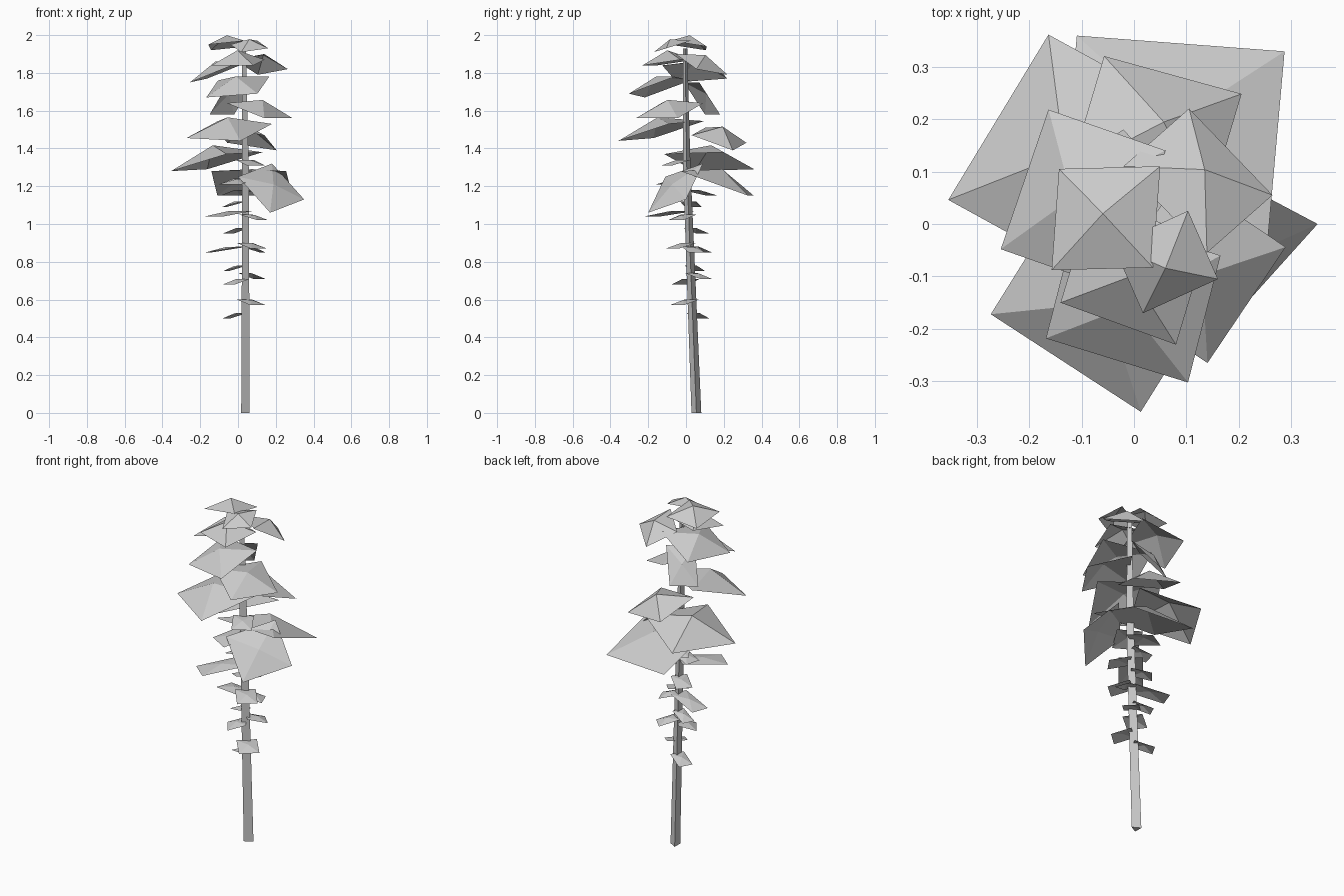
import bpy, bmesh
from math import sin, cos, pi, radians
from mathutils import Vector


def make_object(name, verts, faces):
    mesh = bpy.data.meshes.new(name)
    mesh.from_pydata(verts, [], faces)
    mesh.update()
    ob = bpy.data.objects.new(name, mesh)
    bpy.context.collection.objects.link(ob)
    return ob


def tent(name, a, b, c, lift):
    """Folded foliage sheet: parallelogram a-b-c-d with a raised centre."""
    a, b, c = Vector(a), Vector(b), Vector(c)
    d = a + c - b
    n = (b - a).cross(d - a).normalized()
    if n.z < 0:
        n = -n
    peak = (a + c) / 2 + n * lift
    ob = make_object(name, [a, b, c, d, peak],
                     [(0, 1, 4), (1, 2, 4), (2, 3, 4), (3, 0, 4)])
    bm = bmesh.new()
    bm.from_mesh(ob.data)
    if sum(f.normal.z for f in bm.faces) < 0:
        bmesh.ops.reverse_faces(bm, faces=bm.faces[:])
    bm.to_mesh(ob.data)
    bm.free()


# Leaning three-sided trunk: (x, y, z, radius)
SIDES = 3
path = [(.032, .055, 0, .030), (.034, .004, 1.3, .023), (.028, -.005, 1.93, .014)]
verts, faces = [], []
for x, y, z, r in path:
    for i in range(SIDES):
        t = 2 * pi * i / SIDES
        verts.append((x + r * cos(t), y + r * sin(t), z))
for k in range(len(path) - 1):
    for i in range(SIDES):
        j = (i + 1) % SIDES
        faces.append((k * SIDES + i, k * SIDES + j,
                      (k + 1) * SIDES + j, (k + 1) * SIDES + i))
faces += [tuple(range(SIDES))[::-1],
          tuple(range(2 * SIDES, 3 * SIDES))]
make_object("trunk", verts, faces)

# Large crown boughs: two outer corners, one inner corner, peak lift
crown = [
    ((-.157, -.088, 1.95), (-.143, .105, 1.92), (.05, .11, 1.94), .055),
    ((.16, -.105, 1.93), (.017, -.17, 1.91), (-.04, -.04, 1.95), .04),
    ((-.14, -.15, 1.84), (.08, -.23, 1.84), (.14, -.03, 1.87), .065),
    ((-.254, -.048, 1.75), (-.163, .218, 1.77), (.06, .14, 1.86), .06),
    ((.264, .055, 1.82), (.105, .22, 1.79), (-.02, .11, 1.87), .055),
    ((-.168, -.218, 1.67), (.103, -.302, 1.69), (.165, -.06, 1.78), .06),
    ((-.15, .10, 1.58), (-.02, .18, 1.58), (.08, .07, 1.75), .035),
    ((.289, -.044, 1.56), (.14, -.265, 1.56), (-.06, -.13, 1.64), .06),
]
lower = [
    ((-.273, -.172, 1.455), (.013, -.358, 1.44), (.18, -.09, 1.53), .075),
    ((-.057, .32, 1.43), (.205, .248, 1.39), (.14, .03, 1.47), .07),
    ((-.354, .046, 1.28), (-.163, .361, 1.29), (.13, .20, 1.38), .09),
    ((.35, 0, 1.13), (.17, -.20, 1.06), (0, -.11, 1.25), .03),
    ((-.109, .359, 1.15), (.287, .329, 1.15), (.255, -.03, 1.28), .08),
]
for i, spec in enumerate(crown + lower):
    tent(f"bough_{i + 1}", *spec)

# Small sprigs up the bare trunk: heading (degrees), length, width, height
sprigs = [(150, .11, .08, .53), (-48, .11, .11, .60), (-145, .10, .11, .71),
          (45, .11, .09, .74), (155, .11, .07, .78), (20, .10, .09, .88),
          (-50, .12, .11, .90), (160, .20, .10, .88), (140, .11, .09, .98),
          (-130, .25, .13, 1.07), (-35, .12, .10, 1.05), (165, .11, .09, 1.12),
          (120, .15, .12, 1.18), (-120, .15, .14, 1.24), (-60, .12, .11, 1.34)]
for i, (deg, length, width, z) in enumerate(sprigs):
    out = Vector((cos(radians(deg)), sin(radians(deg)), 0))
    side = Vector((-out.y, out.x, 0)) * width / 2
    root = Vector((.034, .055 - .039 * z, z))
    end = root + out * length - Vector((0, 0, .03))
    tent(f"sprig_{i + 1}", end - side, end + side, root + side, .014)
